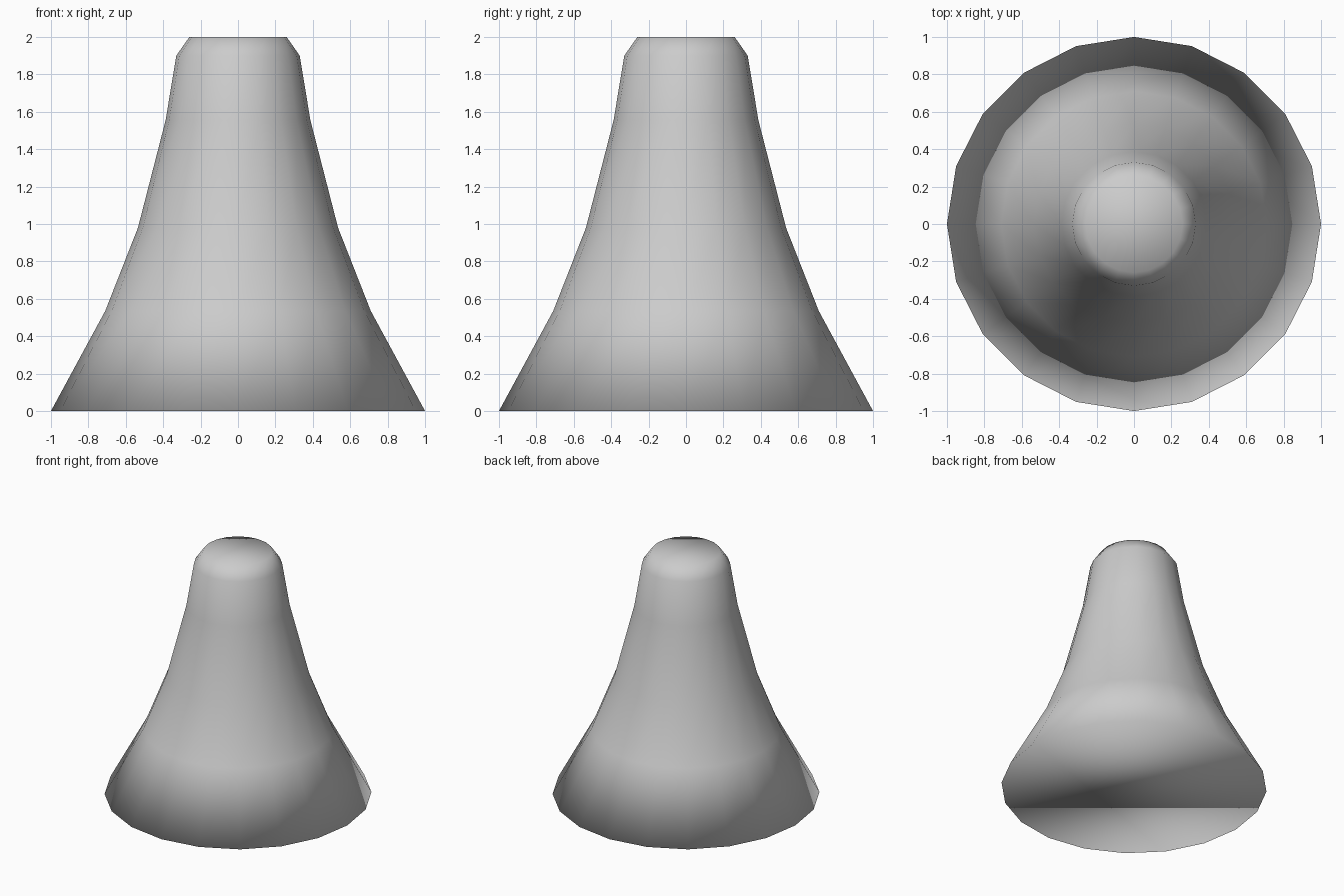
import bpy, bmesh
from math import cos, sin, tau

if "Cube" in bpy.data.objects:
    bpy.data.objects.remove(bpy.data.objects["Cube"])

SIDES = 20
# (radius, height) from the wide base to the bevelled top
PROFILE = [(1.0, 0.0), (0.71, 0.535), (0.535, 0.98),
           (0.387, 1.555), (0.33, 1.9), (0.26, 2.0)]

# Flared body: stacked rings joined by quads, closed at both ends
bm = bmesh.new()
rings = [[bm.verts.new((r * cos(tau * i / SIDES), r * sin(tau * i / SIDES), z))
          for i in range(SIDES)] for r, z in PROFILE]
for low, high in zip(rings, rings[1:]):
    for i in range(SIDES):
        j = (i + 1) % SIDES
        bm.faces.new((low[i], low[j], high[j], high[i]))
bm.faces.new(rings[0][::-1])
bm.faces.new(rings[-1])

# The whole body is smooth shaded, caps included
for face in bm.faces:
    face.smooth = True

mesh = bpy.data.meshes.new("flared_cone")
bm.to_mesh(mesh)
bm.free()
bpy.context.collection.objects.link(bpy.data.objects.new("flared_cone", mesh))
